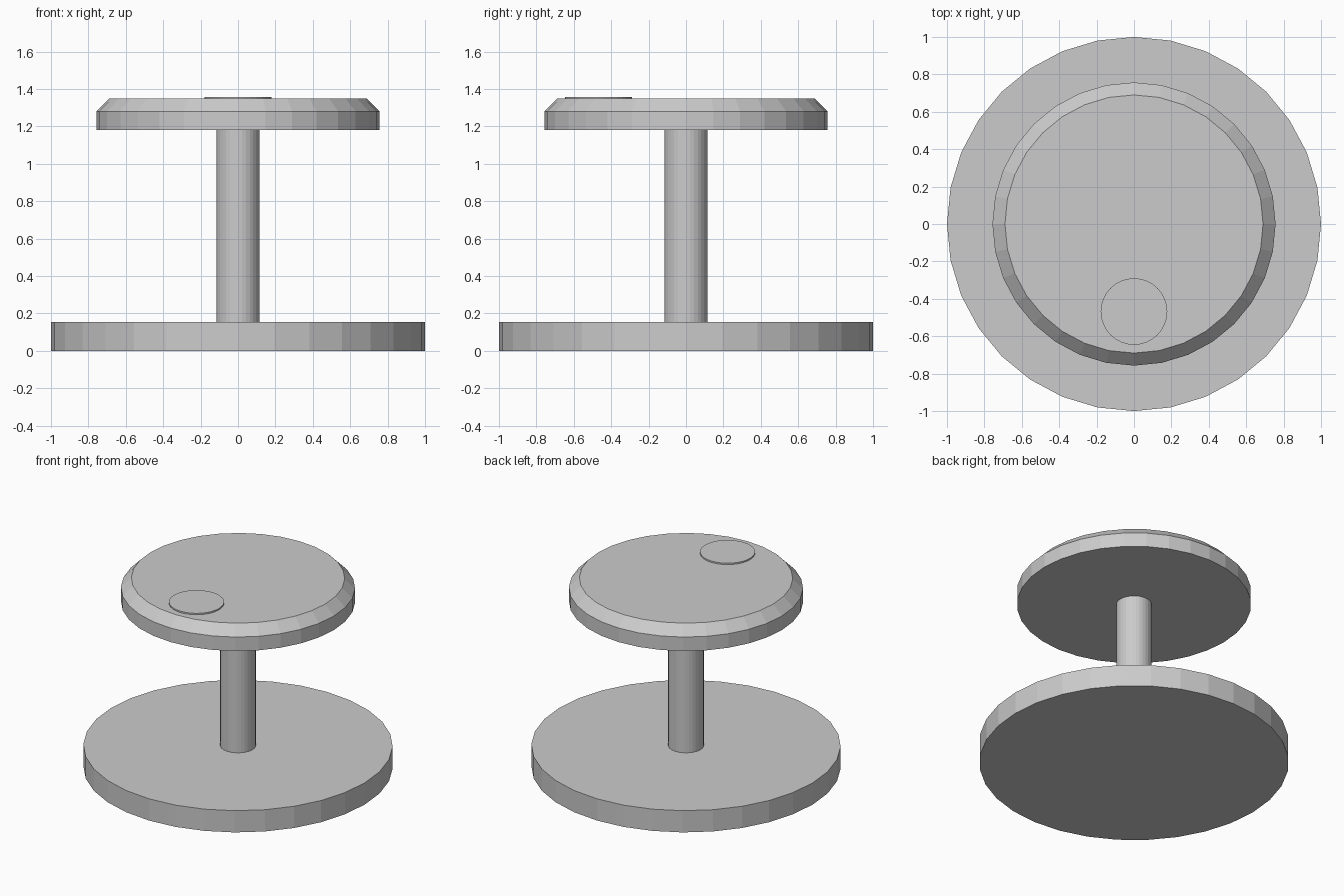
import bpy
import bmesh
from math import cos, sin, tau

default = bpy.data.objects.get("Cube")
if default:
    bpy.data.objects.remove(default, do_unlink=True)

# One plain grey for every part
grey = bpy.data.materials.new("plain grey")
grey.use_nodes = True
color = (0.6, 0.6, 0.6, 1)
grey.diffuse_color = color
grey.node_tree.nodes["Principled BSDF"].inputs["Base Color"].default_value = color


def turned_part(name, profile, sides=32, center=(0, 0)):
    """Closed solid of revolution from (radius, height) pairs, bottom to top."""
    bm = bmesh.new()
    rings = []
    for radius, z in profile:
        rings.append([bm.verts.new((radius * cos(tau * i / sides),
                                    radius * sin(tau * i / sides), z))
                      for i in range(sides)])
    for low, high in zip(rings, rings[1:]):
        for i in range(sides):
            j = (i + 1) % sides
            bm.faces.new((low[i], low[j], high[j], high[i]))
    bm.faces.new(reversed(rings[0]))
    bm.faces.new(rings[-1])
    mesh = bpy.data.meshes.new(name)
    bm.to_mesh(mesh)
    bm.free()
    mesh.materials.append(grey)
    obj = bpy.data.objects.new(name, mesh)
    obj.location = (*center, 0)
    bpy.context.collection.objects.link(obj)
    return obj


# Wide foot, slim column, chamfered seat and the thin disc on the seat
turned_part("base_plate", [(1.0, 0), (1.0, 0.155)])
turned_part("column", [(0.115, 0.155), (0.115, 1.18)])
turned_part("top_plate", [(0.757, 1.18), (0.757, 1.28), (0.69, 1.348)])
turned_part("button", [(0.178, 1.348), (0.178, 1.358)], center=(0, -0.468))
